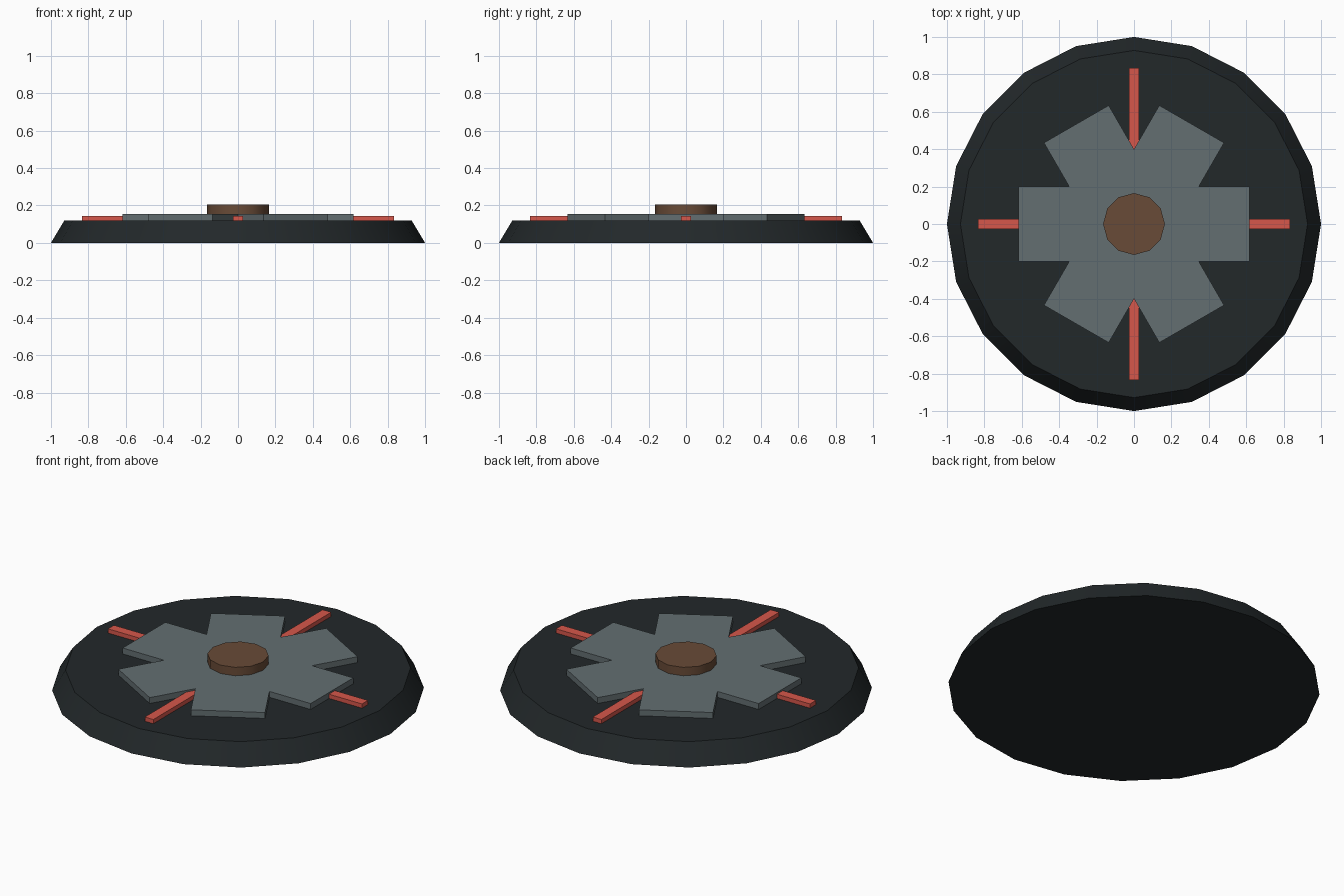
import bpy
import bmesh
from math import atan, cos, hypot, pi, radians, sin

if "Cube" in bpy.data.objects:
    bpy.data.objects.remove(bpy.data.objects["Cube"], do_unlink=True)


def material(name, rgb):
    mat = bpy.data.materials.new(name)
    mat.use_nodes = True
    mat.diffuse_color = (*rgb, 1)
    bsdf = mat.node_tree.nodes["Principled BSDF"]
    bsdf.inputs["Base Color"].default_value = (*rgb, 1)
    bsdf.inputs["Roughness"].default_value = 0.7
    return mat


def polar(radius, angle):
    return radius * cos(angle), radius * sin(angle)


def prism(name, outline, z0, z1, mat, top_scale=1.0, smooth=False):
    """Solid between an outline at z0 and its scaled copy at z1."""
    bm = bmesh.new()
    low = [bm.verts.new((x, y, z0)) for x, y in outline]
    high = [bm.verts.new((x * top_scale, y * top_scale, z1)) for x, y in outline]
    bm.faces.new(low[::-1])
    bm.faces.new(high)
    for i in range(len(outline)):
        j = (i + 1) % len(outline)
        bm.faces.new((low[i], low[j], high[j], high[i]))
    mesh = bpy.data.meshes.new(name)
    bm.to_mesh(mesh)
    bm.free()
    mesh.materials.append(mat)
    obj = bpy.data.objects.new(name, mesh)
    bpy.context.collection.objects.link(obj)
    if smooth:
        bpy.ops.object.select_all(action="DESELECT")
        obj.select_set(True)
        bpy.context.view_layer.objects.active = obj
        bpy.ops.object.shade_smooth_by_angle(angle=radians(40))
    return obj


def ring(radius, sides):
    return [polar(radius, 2 * pi * i / sides) for i in range(sides)]


dark = material("dark_base", (0.016, 0.021, 0.023))
steel = material("grey_metal", (0.125, 0.156, 0.165))
red = material("red_marks", (0.67, 0.095, 0.07))
brown = material("brown_hub", (0.14, 0.07, 0.038))

# Tapered base disc
prism("base", ring(1.0, 20), 0, 0.12, dark, top_scale=0.928, smooth=True)

# Six-armed plate: one notch and two arm corners per step
reach, half_width = 0.617, 0.2
corner_radius, spread = hypot(reach, half_width), atan(half_width / reach)
star = []
for i in range(6):
    a = i * pi / 3
    star += [polar(2 * half_width, a - pi / 6),
             polar(corner_radius, a - spread),
             polar(corner_radius, a + spread)]
prism("star_plate", star, 0.12, 0.155, steel)

# Central hub
prism("hub", ring(0.165, 12), 0.155, 0.205, brown, smooth=True)

# Four radial marker bars
bar = [(0.4, -0.028), (0.834, -0.028), (0.834, 0.028), (0.4, 0.028)]
for i, side in enumerate(("left", "back", "right", "front")):
    marker = prism("marker_" + side, bar, 0.12, 0.145, red)
    marker.rotation_euler.z = i * pi / 2
